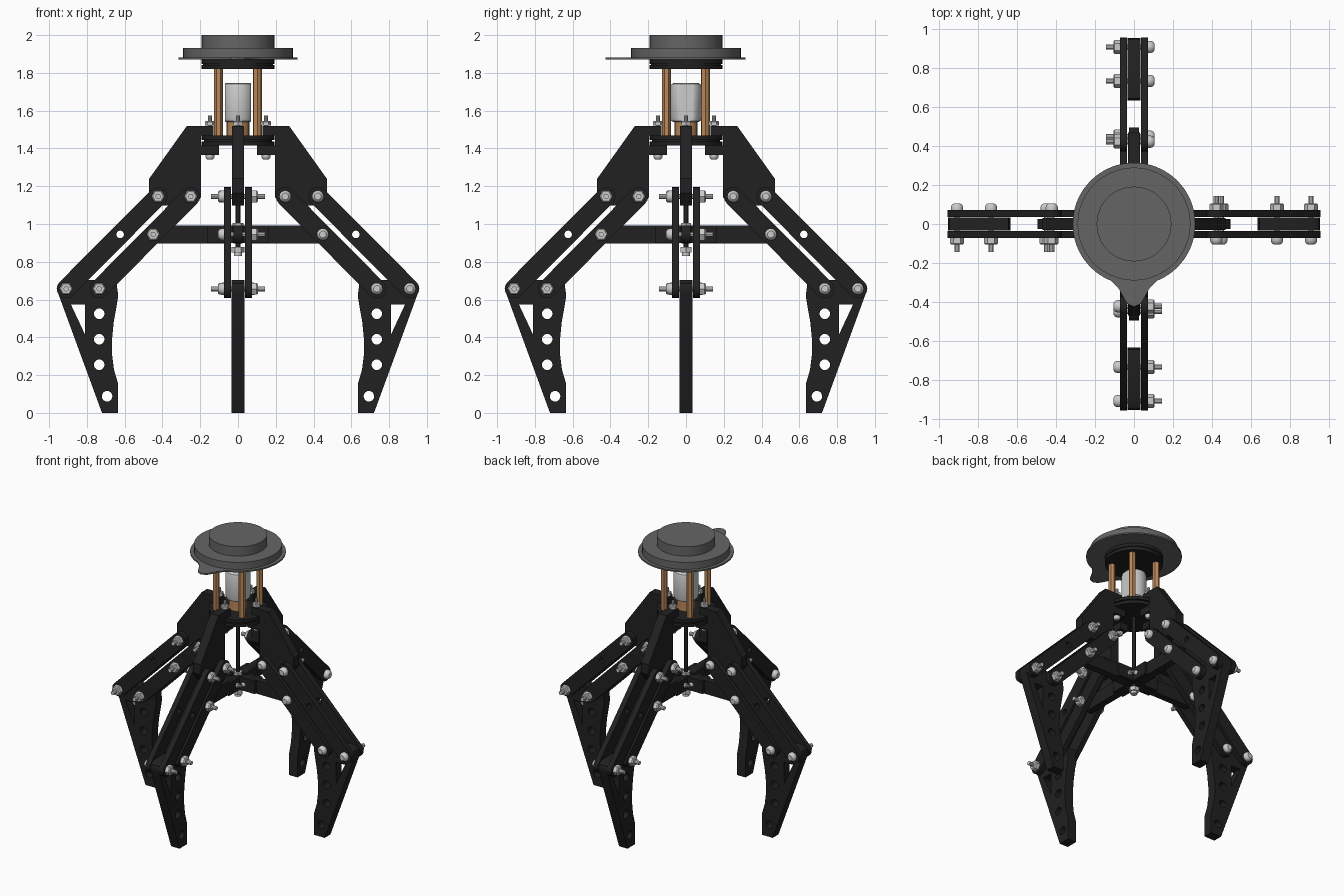
import bpy, bmesh, math
from mathutils import Matrix

if "Cube" in bpy.data.objects:
    bpy.data.objects.remove(bpy.data.objects["Cube"])


def material(name, rgb):
    m = bpy.data.materials.new(name)
    m.diffuse_color = (*rgb, 1)
    m.use_nodes = True
    m.node_tree.nodes["Principled BSDF"].inputs["Base Color"].default_value = m.diffuse_color
    return m


BLACK = material("black plastic", (0.015, 0.015, 0.015))
GREY = material("mid grey", (0.13, 0.13, 0.13))
STEEL = material("light steel", (0.6, 0.6, 0.6))
COPPER = material("copper", (0.5, 0.25, 0.1))
UPRIGHT = Matrix.Rotation(math.pi / 2, 4, 'X')   # drawing plane -> x/z plane


def add(name, mesh, mat=None, matrix=None):
    if mat:
        mesh.materials.clear()
        mesh.materials.append(mat)
        mesh.polygons.foreach_set("use_smooth", [True] * len(mesh.polygons))
        mesh.set_sharp_from_angle(angle=math.radians(35))
    ob = bpy.data.objects.new(name, mesh)
    bpy.context.collection.objects.link(ob)
    if matrix:
        ob.matrix_world = matrix
    return ob


def circle(cx, cy, r, n=20):
    return [(cx + r * math.cos(2 * math.pi * i / n), cy + r * math.sin(2 * math.pi * i / n))
            for i in range(n)]


def capsule(a, b, r, n=8):
    """Outline of a bar with round ends."""
    t = math.atan2(b[1] - a[1], b[0] - a[0])
    pts = []
    for c, start in ((b, t - math.pi / 2), (a, t + math.pi / 2)):
        pts += [(c[0] + r * math.cos(start + math.pi * i / n),
                 c[1] + r * math.sin(start + math.pi * i / n)) for i in range(n + 1)]
    return pts


def plate(outlines, half, offset=0, upright=True):
    """Flat plate from an outline followed by its holes, as a mesh."""
    cu = bpy.data.curves.new("outline", 'CURVE')
    cu.dimensions, cu.fill_mode, cu.extrude = '2D', 'BOTH', half
    for pts in outlines:
        s = cu.splines.new('POLY')
        s.points.add(len(pts) - 1)
        for p, q in zip(s.points, pts):
            p.co = (q[0], q[1], 0, 1)
        s.use_cyclic_u = True
    ob = bpy.data.objects.new("outline", cu)
    bpy.context.collection.objects.link(ob)
    dg = bpy.context.evaluated_depsgraph_get()
    me = bpy.data.meshes.new_from_object(ob.evaluated_get(dg))
    bpy.data.objects.remove(ob)
    bm = bmesh.new()
    bm.from_mesh(me)
    bmesh.ops.remove_doubles(bm, verts=bm.verts, dist=1e-5)
    bmesh.ops.recalc_face_normals(bm, faces=bm.faces)
    bmesh.ops.translate(bm, verts=bm.verts, vec=(0, 0, offset))
    if upright:
        bmesh.ops.transform(bm, matrix=UPRIGHT, verts=bm.verts)
    bm.to_mesh(me)
    bm.free()
    return me


def turned(parts):
    """Closed turned solids about z: list of (sides, [(radius, z), ...])."""
    bm = bmesh.new()
    for n, prof in parts:
        rings = [[bm.verts.new((x, y, z)) for x, y in circle(0, 0, r, n)] for r, z in prof]
        for a, b in zip(rings, rings[1:]):
            for i in range(n):
                j = (i + 1) % n
                bm.faces.new((a[i], a[j], b[j], b[i]))
        bm.faces.new(rings[0][::-1])
        bm.faces.new(rings[-1])
    bmesh.ops.recalc_face_normals(bm, faces=bm.faces)
    me = bpy.data.meshes.new("turned")
    bm.to_mesh(me)
    bm.free()
    return me


def cyl(r, z0, z1, n=48):
    return (n, [(r, z0), (r, z1)])


def bolt(half, s=1.0):
    """Domed head below, hex nut and thread end above, gripping +-half."""
    return turned([
        (16, [(.018 * s, -half - .032 * s), (.027 * s, -half - .025 * s),
              (.032 * s, -half - .012 * s), (.032 * s, -half)]),
        cyl(.014 * s, -half, half + .07 * s, 10),
        (6, [(.036 * s, half), (.036 * s, half + .026 * s), (.029 * s, half + .033 * s)])])


# ---- one arm, drawn in its own plane (distance from centre, height) ----
TOP_IN, TOP_OUT = (.25, 1.146), (.423, 1.146)
LOW_IN, LOW_OUT = (.735, .657), (.91, .657)
PUSH, HUB = (.449, .945), (.075, .945)

finger = plate([
    [(.635, 0), (.72, 0), (.953, .635), (.957, .657), (.95, .685), (.92, .703), (.645, .703),
     (.634, .62), (.642, .57), (.658, .48), (.667, .39), (.667, .31), (.657, .23), (.635, .155)],
    circle(.735, .525, .028), circle(.735, .39, .028), circle(.735, .255, .028),
    circle(.693, .088, .028), [(.81, .575), (.885, .575), (.81, .415)]], .034)

bracket = plate([
    [(.13, 1.52), (.27, 1.52), (.47, 1.24), (.47, 1.165), (.42, 1.098), (.24, 1.098),
     (.197, 1.14), (.197, 1.365), (.10, 1.365), (.10, 1.415), (.195, 1.415), (.195, 1.468),
     (.13, 1.468)]], .032)

push_bar = plate([capsule(HUB, PUSH, .048)], .025)
parts = [("finger", finger), ("shoulder_bracket", bracket), ("push_bar", push_bar)]
for side, sgn in (("left", 1), ("right", -1)):
    parts += [
        ("outer_link_" + side, plate([capsule(TOP_OUT, LOW_OUT, .05),
                                      circle(.624, .945, .02)], .0185, sgn * .0545)),
        ("inner_link_" + side, plate([capsule(TOP_IN, LOW_IN, .05)], .0185, sgn * .0545)),
        ("hub_fork_" + side, plate([[(.02, .9), (.165, .9), (.165, .993), (.02, .993)]],
                                   .009, sgn * .035))]
for _, me in parts:
    me.materials.clear()

pivot_bolt, hub_bolt, clamp_bolt = bolt(.073), bolt(.044, .5), bolt(.078, .75)
TO_Y = Matrix.Rotation(-math.pi / 2, 4, 'X')     # bolt axis z -> +y

for k in range(4):
    spin = Matrix.Rotation(k * math.pi / 2, 4, 'Z')
    for name, me in parts:
        add(f"{name}_{k + 1}", me, BLACK, spin)
    for i, (r, z) in enumerate((TOP_IN, TOP_OUT, LOW_IN, LOW_OUT, PUSH)):
        add(f"pivot_bolt_{k + 1}_{i + 1}", pivot_bolt, STEEL,
            spin @ Matrix.Translation((r, 0, z)) @ TO_Y)
    add(f"hub_bolt_{k + 1}", hub_bolt, STEEL,
        spin @ Matrix.Translation((HUB[0], 0, HUB[1])) @ TO_Y)
    add(f"clamp_bolt_{k + 1}", clamp_bolt, STEEL,
        spin @ Matrix.Translation((.148, 0, 1.443)))
    # hex spacer posts on the diagonals
    add(f"spacer_post_{k + 1}", turned([cyl(.023, 1.468, 1.822, 6)]), COPPER,
        spin @ Matrix.Translation((.103, .103, 0)))

# ---- central drive ----
add("base_plates", turned([cyl(.192, 1.415, 1.438), cyl(.18, 1.438, 1.446),
                           cyl(.192, 1.446, 1.468)]), BLACK)
add("hub", turned([cyl(.055, .905, .985, 24)]), BLACK)
add("drive_screw", turned([cyl(.012, .84, 1.42, 12)]), BLACK)
add("screw_nuts", turned([cyl(.034, .848, .878, 6), cyl(.022, .83, .848, 12),
                          cyl(.03, .985, 1.005, 6)]), STEEL)
add("gearbox", turned([cyl(.06, 1.468, 1.55, 24)]), COPPER)

# motor can with two flat sides
motor = turned([(48, [(.066, 1.54), (.077, 1.546), (.082, 1.56), (.082, 1.725),
                      (.077, 1.74), (.066, 1.746)])])
for v in motor.vertices:
    v.co.x = max(-.07, min(.07, v.co.x))
add("motor", motor, STEEL)

# ---- mounting head ----
add("upper_plates", turned([cyl(.192, 1.82, 1.842), cyl(.185, 1.842, 1.848),
                            cyl(.192, 1.848, 1.872)]), BLACK)
arc = [(.315 * math.cos(math.radians(a)), .315 * math.sin(math.radians(a)))
       for a in range(-68, 249, 4)]
tab = [(-.08, -.33), (-.055, -.375), (-.035, -.41), (0, -.425),
       (.035, -.41), (.055, -.375), (.08, -.33)]
add("pointer_plate", plate([arc + tab], .005, 1.876, upright=False), GREY)
add("head_disc", turned([cyl(.29, 1.881, 1.932, 64)]), GREY)
add("head_cap", turned([cyl(.192, 1.932, 2.0, 64)]), GREY)
